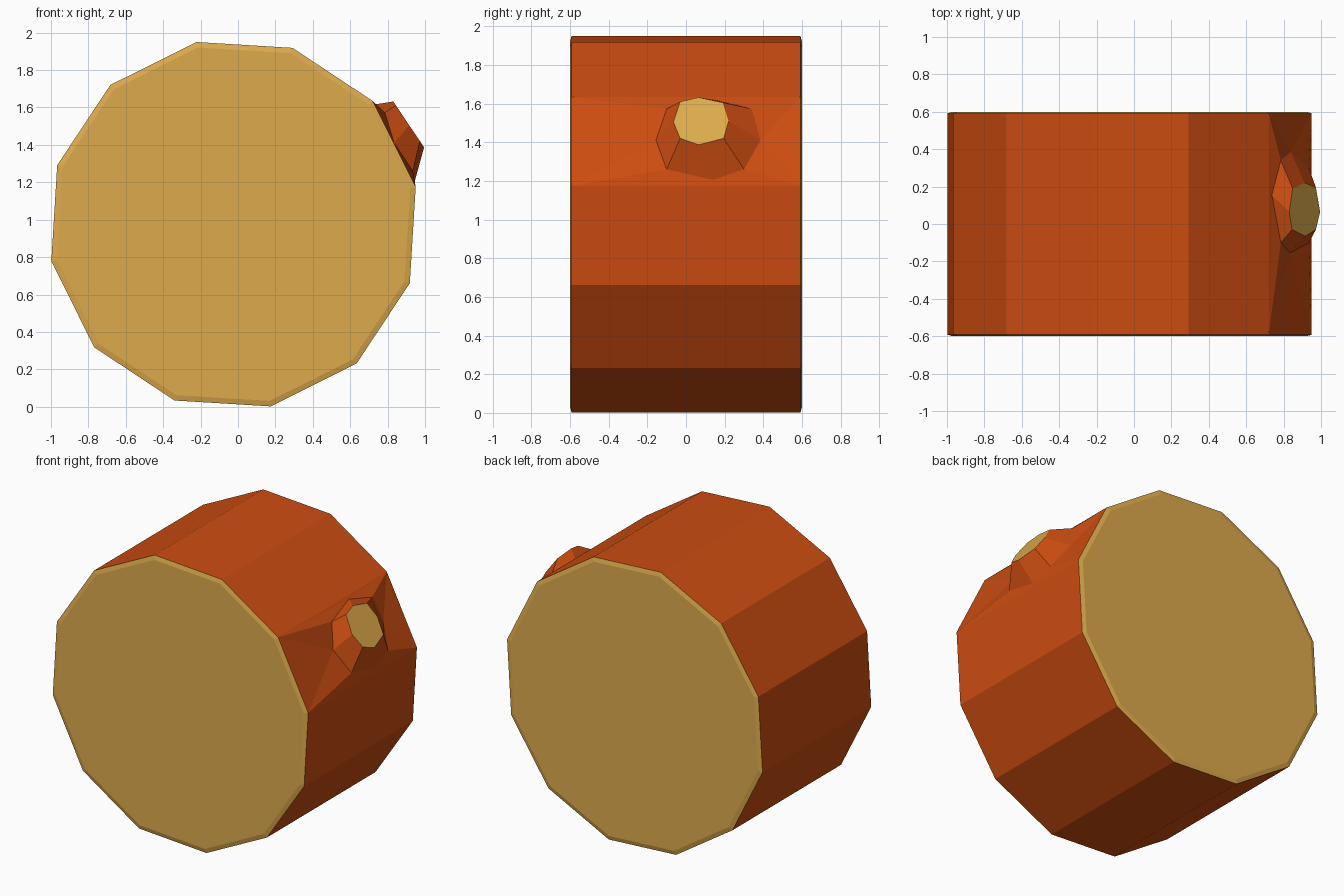
import bpy, bmesh, math

if "Cube" in bpy.data.objects:
    bpy.data.objects.remove(bpy.data.objects["Cube"])

# Materials
def material(name, color):
    m = bpy.data.materials.new(name)
    m.diffuse_color = (*color, 1)
    m.use_nodes = True
    m.node_tree.nodes["Principled BSDF"].inputs["Base Color"].default_value = m.diffuse_color
    return m

BARK = material("orange_bark", (0.604, 0.073, 0.0054))
WOOD = material("tan_cut_wood", (0.729, 0.407, 0.073))

def finish(name, bm):
    bmesh.ops.recalc_face_normals(bm, faces=bm.faces)
    mesh = bpy.data.meshes.new(name)
    bm.to_mesh(mesh)
    bm.free()
    mesh.materials.append(BARK)
    mesh.materials.append(WOOD)
    bpy.context.collection.objects.link(bpy.data.objects.new(name, mesh))

def bridge(bm, a, b, mat=0, skip=None):
    n = len(a)
    for i in range(n):
        if i != skip:
            f = bm.faces.new((a[i], a[(i + 1) % n], b[(i + 1) % n], b[i]))
            f.material_index = mat

SIDES, CX, CZ, R = 12, -0.024, 0.976, 0.994

def ring(bm, r, y):
    angles = [math.radians(11.5 + 360 * i / SIDES) for i in range(SIDES)]
    return [bm.verts.new((CX + r * math.cos(a), y, CZ + r * math.sin(a))) for a in angles]

# Stub base, clockwise from the top-left corner seen from the right: tl, top, tr, r, br, bottom, bl, l
BASE = [(0.785, -0.10, 1.573), (0.737, 0.155, 1.617), (0.785, 0.34, 1.573), (0.838, 0.385, 1.41),
        (0.935, 0.30, 1.26), (0.945, 0.14, 1.205), (0.935, -0.10, 1.26), (0.835, -0.155, 1.41)]
# Stub tip outline (y, z); x follows the sloping cut
TIP = [(-0.03, 1.61), (0.065, 1.632), (0.19, 1.605), (0.22, 1.51),
       (0.195, 1.42), (0.065, 1.387), (-0.03, 1.42), (-0.065, 1.505)]

# Log body: twelve-sided, cut rims and end faces in tan
bm = bmesh.new()
front, back = ring(bm, R, -0.592), ring(bm, R, 0.592)
bridge(bm, front, back, skip=0)
for outer, y in ((front, -0.6), (back, 0.6)):
    inner = ring(bm, R - 0.03, y)
    bridge(bm, outer, inner, 1)
    bm.faces.new(inner).material_index = 1

# Bark facet that swells around the stub
b = [bm.verts.new(p) for p in BASE]
corners = [front[1], back[1], back[0], front[0]]
for i in range(4):
    c0, c1 = corners[i], corners[(i + 1) % 4]
    p0, mid, p1 = b[2 * i], b[2 * i + 1], b[(2 * i + 2) % 8]
    for tri in ((c0, mid, p0), (c0, c1, mid), (c1, p1, mid)):
        bm.faces.new(tri)
finish("log_body", bm)

# Branch stub: tapered octagon with a tan cut end
bm = bmesh.new()
b = [bm.verts.new(p) for p in BASE]
t = [bm.verts.new((0.83 + (1.632 - z) * 0.673, y, z)) for y, z in TIP]
bridge(bm, b, t)
bm.faces.new(t).material_index = 1
finish("branch_stub", bm)
